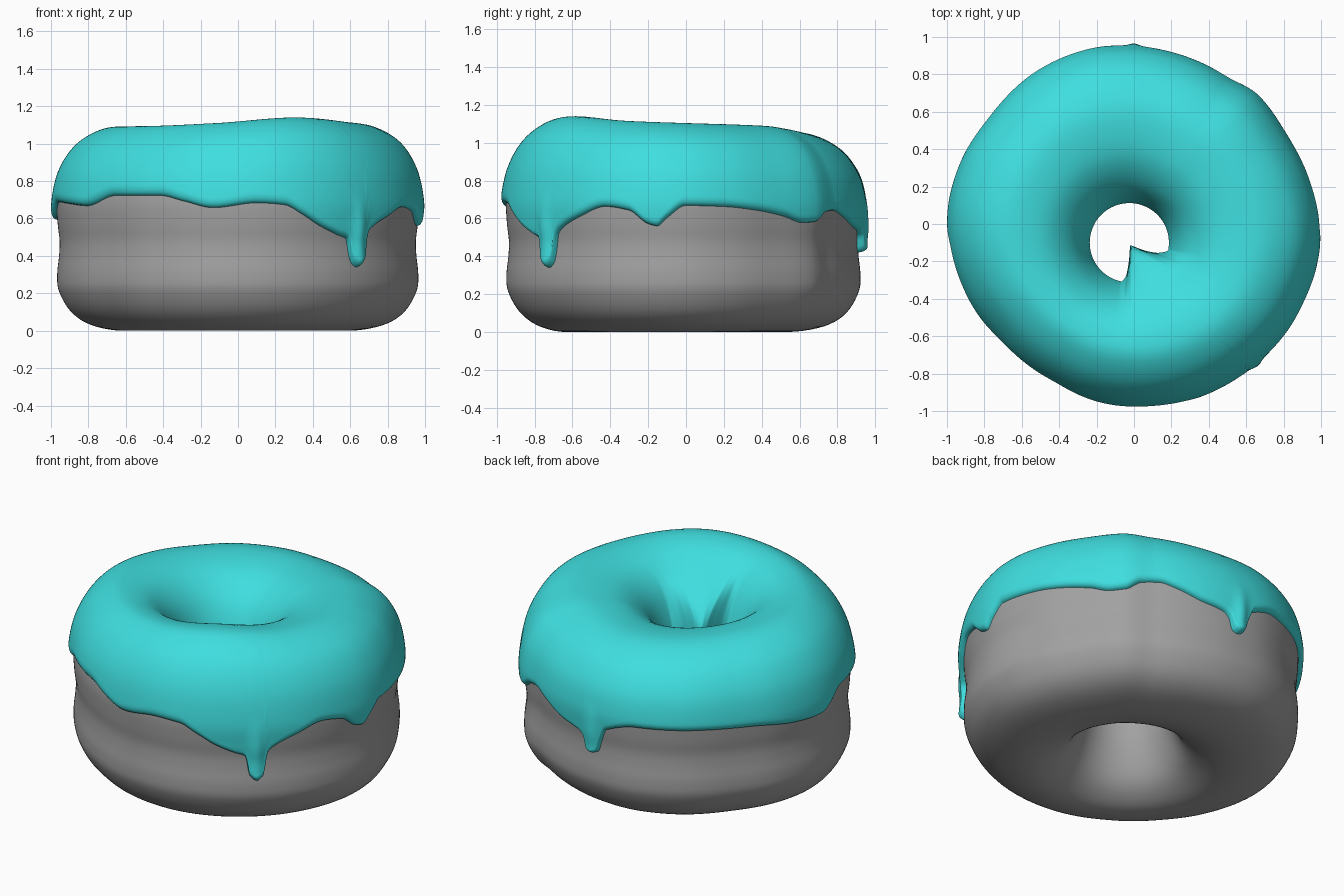
import bpy, bmesh, math

if "Cube" in bpy.data.objects:
    bpy.data.objects.remove(bpy.data.objects["Cube"])

# Dough cross-section (radius, height): bottom, up the hole, over the top, down the outside
PROFILE = [(.6, 0), (.45, .03), (.33, .12), (.255, .3), (.232, .48), (.235, .62), (.265, .78),
           (.335, .93), (.45, 1.03), (.6, 1.066), (.72, 1.05), (.84, .975), (.92, .85),
           (.955, .7), (.953, .58), (.942, .48), (.945, .4), (.955, .3), (.945, .21),
           (.88, .1), (.77, .03)]
N = len(PROFILE)

# Values by angle in degrees, counter-clockwise from +x
RADIUS = [(0, .992), (15, .966), (32, .945), (46, .955), (58, .93), (72, .935), (90, .95), (105, .965),
          (122, .968), (142, .96), (160, .982), (178, .997), (203, .975), (222, .955), (240, .955),
          (255, .968), (273, .98), (288, .987), (310, .992), (330, .998), (350, 1.0)]
TOP = [(0, 1.105), (45, 1.09), (90, 1.055), (135, 1.07), (180, 1.09), (225, 1.095), (260, 1.11),
       (300, 1.14), (335, 1.115)]
EDGE = [(0, .665), (12, .66), (24, .64), (34, .61), (42, .575), (47, .58), (53, .63), (59, .64), (66, .61),
        (75, .56), (84, .53), (86.5, .5), (88, .43), (90, .418), (92, .43), (93.5, .5), (96, .585),
        (108, .64), (125, .64), (149, .63), (165, .6), (176, .59), (188, .685), (200, .675), (211, .665),
        (225, .72), (243, .72), (252, .69), (262, .655), (276, .68), (285, .67), (291, .62), (297, .56),
        (304, .51), (307.4, .49), (309, .365), (311.2, .338), (313.4, .365), (315, .51), (317, .545),
        (325, .61), (334, .66), (342, .64), (348, .57), (351, .558), (354, .6)]
TONGUE = [(0, 0), (258, 0), (264, .03), (268, .1), (273, .165), (290, .19), (310, .185), (325, .165),
          (335, .1), (341, .045), (350, 0)]


def smooth(a, b, x):
    x = min(1, max(0, (x - a) / (b - a)))
    return x * x * (3 - 2 * x)


def curve(keys, a):
    """Periodic monotone cubic through (angle, value) keys."""
    a %= 360
    n = len(keys)
    i = max(k for k in range(n) if keys[k][0] <= a)

    def key(k):
        return keys[k % n][0] + 360 * (k // n), keys[k % n][1]

    def slope(k):
        (x0, y0), (x1, y1) = key(k), key(k + 1)
        return (y1 - y0) / (x1 - x0)

    def tangent(k):
        p, q = slope(k - 1), slope(k)
        return 2 * p * q / (p + q) if p * q > 0 else 0
    (x0, y0), (x1, y1) = key(i), key(i + 1)
    h, u = x1 - x0, (a - x0) / (x1 - x0)
    return (y0 * (1 + 2 * u) * (1 - u) ** 2 + h * tangent(i) * u * (1 - u) ** 2
            + y1 * u * u * (3 - 2 * u) + h * tangent(i + 1) * u * u * (u - 1))


def section(t):
    """Point on the closed dough cross-section."""
    i = math.floor(t)
    u = t - i
    p = [PROFILE[(i + k) % N] for k in (-1, 0, 1, 2)]
    return [.5 * (2 * b + (c - a) * u + (2 * a - 5 * b + 4 * c - d) * u * u
                  + (3 * b - a - 3 * c + d) * u ** 3) for a, b, c, d in zip(*p)]


def find(z, lo, hi):
    """Parameter in [lo, hi] where the section has height z."""
    up = section(hi)[1] > section(lo)[1]
    for _ in range(24):
        m = (lo + hi) / 2
        if (section(m)[1] < z) == up:
            lo = m
        else:
            hi = m
    return lo


def place(a, r, z):
    """Uneven ring: off-centre hole, varying radius and height."""
    outer = smooth(.25, .9, r)
    r += (curve(RADIUS, a) - .985) * outer
    z += (curve(TOP, a) - 1.097) * smooth(.65, 1.05, z)
    c = math.radians(a)
    return (r * math.cos(c) - .025 * (1 - outer), r * math.sin(c) - .1 * (1 - outer), z)


def build(name, colour, columns, closed):
    bm = bmesh.new()
    rings = [[bm.verts.new(p) for p in col] for col in columns]
    rows = len(rings[0])
    for i, a in enumerate(rings):
        b = rings[(i + 1) % len(rings)]
        for j in range(rows if closed else rows - 1):
            k = (j + 1) % rows
            bm.faces.new((a[j], b[j], b[k], a[k]))
    # make the surface face outward, judged by a face on top
    bm.normal_update()
    high = max(bm.faces, key=lambda f: f.calc_center_median().z)
    if high.normal.z < 0:
        bmesh.ops.reverse_faces(bm, faces=bm.faces)
    me = bpy.data.meshes.new(name)
    bm.to_mesh(me)
    bm.free()
    for p in me.polygons:
        p.use_smooth = True
    mat = bpy.data.materials.new(name + "_colour")
    mat.diffuse_color = colour
    mat.use_nodes = True
    mat.node_tree.nodes["Principled BSDF"].inputs["Base Color"].default_value = mat.diffuse_color
    me.materials.append(mat)
    bpy.context.collection.objects.link(bpy.data.objects.new(name, me))


# Dough ring
M = N * 5
dough = [[place(a * 1.5, *section(j / 5)) for j in range(M)] for a in range(240)]
build("dough", (.36, .36, .36, 1), dough, True)

# Icing: a rounded layer over the dough, ending at the drip edge
ROWS, THICK = 84, .03
icing = []
for i in range(720):
    a = i / 2
    tongue = curve(TONGUE, a)
    t0 = find(.62 - .3 * tongue, 3.5, 6.5)
    t1 = find(curve(EDGE, a), 12, 18)
    # fatter tips on the two long drips
    fat = sum(math.exp(-((a - c) / 2.6) ** 2) for c in (90, 311.2))
    col = []
    for j in range(ROWS + 1):
        f = j / ROWS
        f = .5 * f + .5 * (.5 - .5 * math.cos(math.pi * f))
        t = t0 + (t1 - t0) * f
        r, z = section(t)
        (ra, za), (rb, zb) = section(t - .01), section(t + .01)
        n = math.hypot(rb - ra, zb - za)
        d = min(t - t0, t1 - t) * .11 / .04
        rim = math.sqrt(max(0, 1 - (1 - min(1, d)) ** 2))
        swell = fat * .022 * smooth(.75, .5, z) if t > 11 else 0
        off = (THICK + swell + .008) * rim - .008
        r, z = r - off * (zb - za) / n * -1 * -1, z + off * (rb - ra) / n
        if t < 9:  # tongue of icing hanging into the hole
            r = max(.008, r - tongue * smooth(1.08, .78, z) * rim)
        col.append(place(a, r, z))
    icing.append(col)
build("icing", (.05, .73, .74, 1), icing, False)
